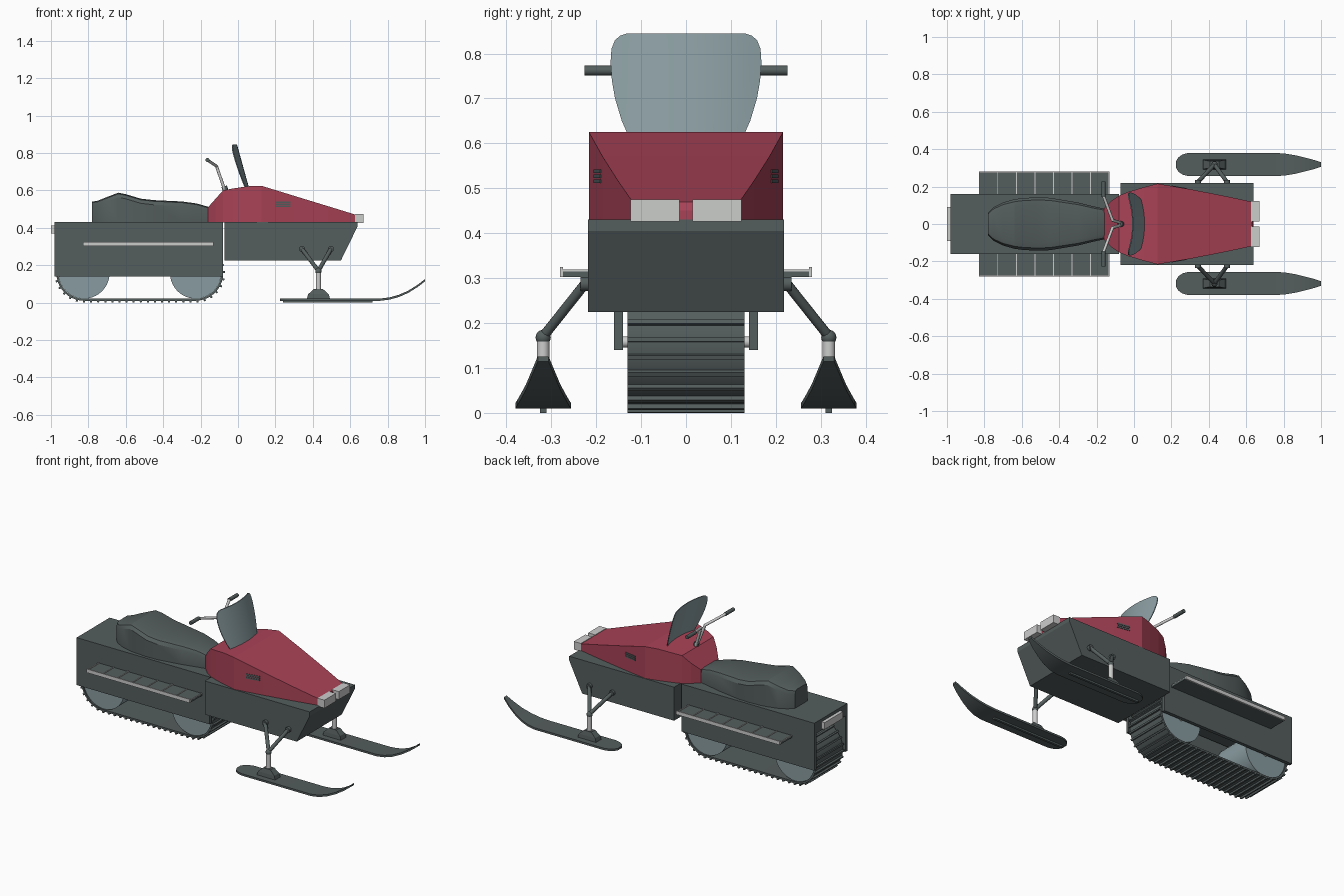
import bpy, bmesh, math
from mathutils import Vector

cube = bpy.data.objects.get("Cube")
if cube:
    bpy.data.objects.remove(cube)


def material(name, r, g, b):
    m = bpy.data.materials.new(name)
    m.use_nodes = True
    m.diffuse_color = (r, g, b, 1)
    m.node_tree.nodes["Principled BSDF"].inputs["Base Color"].default_value = (r, g, b, 1)
    return m


GREY = material("dark_grey", 0.09, 0.11, 0.11)
RED = material("deep_red", 0.40, 0.055, 0.095)
METAL = material("light_metal", 0.60, 0.61, 0.60)
GLASS = material("blue_grey", 0.25, 0.33, 0.35)


def finish(name, bm, mat, smooth=False):
    bmesh.ops.recalc_face_normals(bm, faces=bm.faces)
    me = bpy.data.meshes.new(name)
    bm.to_mesh(me)
    bm.free()
    me.materials.append(mat)
    ob = bpy.data.objects.new(name, me)
    bpy.context.collection.objects.link(ob)
    if smooth:
        bpy.ops.object.select_all(action="DESELECT")
        ob.select_set(True)
        bpy.context.view_layer.objects.active = ob
        bpy.ops.object.shade_smooth_by_angle(angle=math.radians(30))
    return ob


def loft(name, rings, mat, smooth=False):
    """Skin closed rings of equal length and cap both ends."""
    bm = bmesh.new()
    loops = [[bm.verts.new(p) for p in ring] for ring in rings]
    n = len(loops[0])
    for a, b in zip(loops, loops[1:]):
        for i in range(n):
            j = (i + 1) % n
            bm.faces.new((a[i], a[j], b[j], b[i]))
    bm.faces.new(loops[0])
    bm.faces.new(loops[-1])
    return finish(name, bm, mat, smooth)


def prism(name, profile, y0, y1, mat, smooth=False):
    """Extrude an x-z profile across y."""
    return loft(name, [[(x, y, z) for x, z in profile] for y in (y0, y1)], mat, smooth)


def box(name, x0, x1, y0, y1, z0, z1, mat):
    return prism(name, [(x0, z0), (x1, z0), (x1, z1), (x0, z1)], y0, y1, mat)


def tube(name, a, b, r, mat, sides=16):
    a, b = Vector(a), Vector(b)
    turn = (b - a).to_track_quat("Z", "Y")
    ring = [turn @ Vector((r * math.cos(t), r * math.sin(t), 0))
            for t in (math.tau * i / sides for i in range(sides))]
    return loft(name, [[p + v for v in ring] for p in (a, b)], mat, True)


def ball(name, centre, r, mat):
    bm = bmesh.new()
    bmesh.ops.create_uvsphere(bm, u_segments=16, v_segments=8, radius=r)
    bmesh.ops.translate(bm, verts=bm.verts, vec=centre)
    return finish(name, bm, mat, True)


SIDES = (("left", 1), ("right", -1))

# Rear tunnel: top plate, open underside, side skirts
box("tunnel_top", -0.98, -0.08, -0.16, 0.16, 0.41, 0.43, GREY)
box("tunnel_rear_lip", -0.98, -0.97, -0.14, 0.14, 0.36, 0.41, GREY)
box("rear_light", -1.0, -0.98, -0.09, 0.09, 0.37, 0.412, METAL)
for side, s in SIDES:
    box(side + "_skirt", -0.98, -0.08, s * 0.14, s * 0.16, 0.14, 0.41, GREY)
    # Running boards
    box(side + "_running_board", -0.83, -0.13, s * 0.16, s * 0.274, 0.303, 0.315, GREY)
    box(side + "_board_rail", -0.83, -0.13, s * 0.274, s * 0.281, 0.303, 0.325, METAL)
    for i in range(8):
        x = -0.83 + i * 0.0992
        box(f"{side}_board_rib_{i}", x, x + 0.005, s * 0.16, s * 0.274, 0.315, 0.319, METAL)

# Track belt, lugs and wheels
REAR, FRONT, AXLE_Z = -0.823, -0.227, 0.158


def belt_loop(r, steps=20):
    pts = []
    for cx, start in ((FRONT, -90), (REAR, 90)):
        for i in range(steps + 1):
            t = math.radians(start + 180 * i / steps)
            pts.append((cx + r * math.cos(t), AXLE_Z + r * math.sin(t)))
    return pts


outer, inner = belt_loop(0.148), belt_loop(0.137)
bm = bmesh.new()
rows = [[bm.verts.new((x, y, z)) for x, z in loop]
        for loop, y in ((outer, -0.13), (outer, 0.13), (inner, 0.13), (inner, -0.13))]
for k in range(4):
    a, b = rows[k], rows[(k + 1) % 4]
    for i in range(len(a)):
        j = (i + 1) % len(a)
        bm.faces.new((a[i], a[j], b[j], b[i]))
finish("track_belt", bm, GREY, True)

straight, arc = FRONT - REAR, math.pi * 0.148
total, count = 2 * (straight + arc), 56
for i in range(count):
    d = total * i / count
    if d < straight:
        cx, t = REAR + d, -math.pi / 2
    elif d < straight + arc:
        cx, t = FRONT, (d - straight) / 0.148 - math.pi / 2
    elif d < 2 * straight + arc:
        cx, t = FRONT - (d - straight - arc), math.pi / 2
    else:
        cx, t = REAR, (d - 2 * straight - arc) / 0.148 + math.pi / 2
    out, along = Vector((math.cos(t), math.sin(t))), Vector((-math.sin(t), math.cos(t)))
    c = Vector((cx, AXLE_Z))
    prism(f"track_lug_{i}", [c + out * r + along * w for r, w in
          ((0.145, -0.006), (0.145, 0.006), (0.158, 0.005), (0.158, -0.005))], -0.13, 0.13, GREY)
for name, cx in (("rear", REAR), ("front", FRONT)):
    tube(name + "_track_wheel", (cx, -0.122, AXLE_Z), (cx, 0.122, AXLE_Z), 0.1365, GLASS, 40)
    tube(name + "_axle", (cx, -0.145, AXLE_Z), (cx, 0.145, AXLE_Z), 0.012, METAL)

# Front hull
prism("front_hull", [(-0.072, 0.225), (0.55, 0.225), (0.638, 0.405), (0.638, 0.43),
                     (-0.072, 0.43)], -0.218, 0.218, GREY)

# Hood: stations of x, half width and top height
hood = [(-0.16, 0.085, 0.51), (-0.12, 0.125, 0.555), (-0.08, 0.152, 0.6), (-0.03, 0.172, 0.61),
        (0.05, 0.196, 0.622), (0.125, 0.216, 0.625), (0.3, 0.186, 0.571),
        (0.48, 0.151, 0.516), (0.63, 0.119, 0.47), (0.638, 0.117, 0.43 + 0.02)]
loft("hood", [[(x, -w, 0.429), (x, w, 0.429), (x, w, z), (x, -w, z)] for x, w, z in hood], RED)
for side, s in SIDES:
    box(side + "_headlight", 0.625, 0.672, s * 0.014, s * 0.124, 0.426, 0.475, METAL)
    # Hood vents follow the tapering side wall
    for i in range(3):
        z = 0.512 + i * 0.011
        loft(f"{side}_vent_{i}", [[(x, s * (w - 0.004), z), (x, s * (w + 0.003), z),
             (x, s * (w + 0.003), z + 0.008), (x, s * (w - 0.004), z + 0.008)]
             for x, w in ((0.2, 0.203), (0.28, 0.189))], GREY)

# Seat: stations of x, half width and top height
seat = [(-0.78, 0.06, 0.54), (-0.75, 0.09, 0.545), (-0.7, 0.115, 0.565), (-0.64, 0.132, 0.588),
        (-0.6, 0.138, 0.58), (-0.52, 0.143, 0.556), (-0.45, 0.14, 0.548), (-0.3, 0.115, 0.541),
        (-0.22, 0.095, 0.53), (-0.15, 0.08, 0.51)]
loft("seat", [[(x, -w, 0.429), (x, w, 0.429), (x, w, z - 0.025), (x, w * 0.9, z - 0.006),
               (x, w * 0.7, z), (x, -w * 0.7, z), (x, -w * 0.9, z - 0.006), (x, -w, z - 0.025)]
              for x, w, z in seat], GREY, True)

# Windshield: bowed sheet, stations of height and half width
screen = [(0.61, 0.125), (0.65, 0.143), (0.7, 0.158), (0.74, 0.165), (0.78, 0.168),
          (0.81, 0.166), (0.83, 0.158), (0.84, 0.146), (0.845, 0.13)]
rings = []
for z, w in screen:
    x = 0.06 - 0.065 * (z - 0.61) / 0.235
    span = [w * (i / 6 - 1) for i in range(13)]
    front = [(x - 0.03 * (y / 0.165) ** 2, y, z) for y in span]
    rings.append(front + [(px - 0.005, y, z) for px, y, z in reversed(front)])
loft("windshield", rings, GLASS, True)

# Handlebar
tube("steering_mount", (-0.065, 0, 0.595), (-0.074, 0, 0.622), 0.015, GREY)
for side, s in SIDES:
    post, bend, end = (-0.07, s * 0.006, 0.6), (-0.115, s * 0.02, 0.73), (-0.163, s * 0.15, 0.762)
    tube(side + "_steering_post", post, bend, 0.008, METAL)
    ball(side + "_bar_joint", bend, 0.008, METAL)
    tube(side + "_handlebar", bend, end, 0.008, METAL)
    tube(side + "_grip", (-0.163, s * 0.145, 0.762), (-0.163, s * 0.226, 0.762), 0.011, GREY)

# Skis and suspension; ski stations of x, half width and height
ski = [(0.225, 0.018, 0.01), (0.237, 0.038, 0.01), (0.26, 0.054, 0.01), (0.29, 0.062, 0.01),
       (0.76, 0.062, 0.01), (0.81, 0.058, 0.016), (0.86, 0.05, 0.03), (0.91, 0.038, 0.052),
       (0.96, 0.025, 0.083), (1.0, 0.012, 0.114)]
for side, s in SIDES:
    c = s * 0.318
    loft(side + "_ski", [[(x, c - w, z), (x, c + w, z), (x, c + w, z + 0.012),
                          (x, c - w, z + 0.012)] for x, w, z in ski], GREY, True)
    box(side + "_ski_runner", 0.24, 0.72, c - 0.007, c + 0.007, 0, 0.012, GREY)
    loft(side + "_ski_bracket", [[(0.43 + dx * u, c + dy * v, z) for dx, dy in
         ((-1, -1), (1, -1), (1, 1), (-1, 1))] for u, v, z in
         ((0.062, 0.026, 0.02), (0.055, 0.024, 0.045), (0.025, 0.018, 0.072))], GREY)
    tube(side + "_ski_strut", (0.43, c, 0.06), (0.43, c, 0.165), 0.014, METAL)
    ball(side + "_strut_cap", (0.43, c, 0.168), 0.017, GREY)
    for name, x in (("rear", 0.342), ("front", 0.497)):
        tube(f"{side}_{name}_arm", (x, s * 0.225, 0.287), (0.43, c, 0.17), 0.011, GREY)
        tube(f"{side}_{name}_arm_mount", (x, s * 0.21, 0.287), (x, s * 0.235, 0.287), 0.016, GREY)
